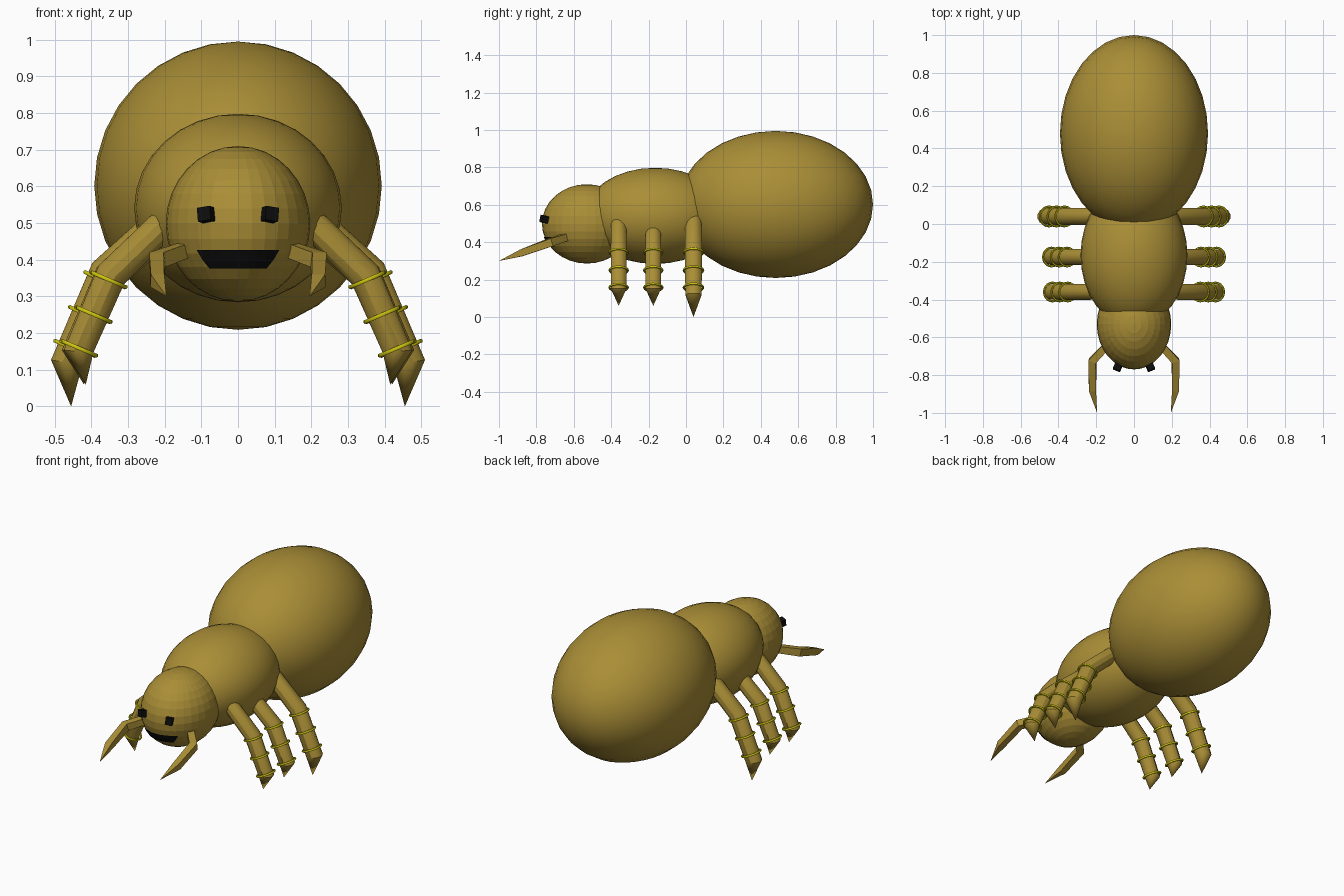
import bpy, bmesh, math
from mathutils import Vector, Matrix

if "Cube" in bpy.data.objects:
    bpy.data.objects.remove(bpy.data.objects["Cube"])


def material(name, rgb):
    m = bpy.data.materials.new(name)
    m.diffuse_color = (*rgb, 1)
    m.use_nodes = True
    m.node_tree.nodes["Principled BSDF"].inputs["Base Color"].default_value = m.diffuse_color
    return m


OLIVE = material("olive", (0.40, 0.27, 0.037))
BLACK = material("black", (0.004, 0.004, 0.004))
YELLOW = material("yellow", (0.62, 0.56, 0.005))


def make(name, bm, mat, smooth=None):
    bmesh.ops.recalc_face_normals(bm, faces=bm.faces)
    me = bpy.data.meshes.new(name)
    bm.to_mesh(me)
    bm.free()
    me.materials.append(mat)
    ob = bpy.data.objects.new(name, me)
    bpy.context.collection.objects.link(ob)
    if smooth:
        bpy.ops.object.select_all(action='DESELECT')
        ob.select_set(True)
        bpy.context.view_layer.objects.active = ob
        bpy.ops.object.shade_smooth_by_angle(angle=math.radians(smooth))
    return ob


def ellipsoid(name, centre, radii, smooth=None):
    bm = bmesh.new()
    bmesh.ops.create_uvsphere(bm, u_segments=32, v_segments=16, radius=1)
    bmesh.ops.transform(bm, verts=bm.verts, matrix=Matrix.LocRotScale(
        Vector(centre), None, Vector(radii)))
    return make(name, bm, OLIVE, smooth)


def limb(name, path, radii, sides, up, smooth=None):
    """Mitred tube along a path; the last point closes to a tip."""
    p = [Vector(q) for q in path]
    bm = bmesh.new()
    rings = []
    for i in range(len(p) - 1):
        d1 = (p[i + 1] - p[i]).normalized()
        d0 = (p[i] - p[i - 1]).normalized() if i else d1
        t = (d0 + d1).normalized()
        a = Vector(up).cross(t).normalized()
        b = t.cross(a)
        ring = []
        for k in range(sides):
            w = 2 * math.pi * (k + 0.5) / sides
            ring.append(bm.verts.new(p[i] + radii[i] * (math.cos(w) * a + math.sin(w) * b)))
        rings.append(ring)
    tip = bm.verts.new(p[-1])
    bm.faces.new(rings[0])
    for k in range(sides):
        n = (k + 1) % sides
        for r, s in zip(rings, rings[1:]):
            bm.faces.new((r[k], r[n], s[n], s[k]))
        bm.faces.new((rings[-1][k], rings[-1][n], tip))
    return make(name, bm, OLIVE, smooth)


def band(name, centre, axis, radius, tube):
    """Thin torus around a shin."""
    bm = bmesh.new()
    rot = Vector(axis).to_track_quat('Z', 'Y').to_matrix().to_4x4()
    n, m = 20, 6
    v = [[bm.verts.new(Vector(centre) + rot @ Vector((
        (radius + tube * math.cos(2 * math.pi * j / m)) * math.cos(2 * math.pi * i / n),
        (radius + tube * math.cos(2 * math.pi * j / m)) * math.sin(2 * math.pi * i / n),
        tube * math.sin(2 * math.pi * j / m)))) for j in range(m)] for i in range(n)]
    for i in range(n):
        for j in range(m):
            bm.faces.new((v[i][j], v[i - 1][j], v[i - 1][j - 1], v[i][j - 1]))
    return make(name, bm, YELLOW, 60)


# Body
HEAD, HR = Vector((0, -0.53, 0.498)), Vector((0.197, 0.24, 0.212))
ellipsoid("abdomen", (0, 0.48, 0.602), (0.392, 0.52, 0.393), 40)
ellipsoid("thorax", (0, -0.165, 0.541), (0.283, 0.38, 0.257), 40)
ellipsoid("head", HEAD, HR)

# Mouth: patch lying just over the head surface
bm = bmesh.new()
rows = []
for z, half in ((0.427, 0.113), (0.40, 0.097), (0.376, 0.078)):
    row = []
    for i in range(9):
        x = half * (i / 4 - 1)
        y = HR.y * math.sqrt(1 - (x / HR.x) ** 2 - ((z - HEAD.z) / HR.z) ** 2)
        row.append(bm.verts.new((x, HEAD.y - y - 0.004, z)))
    rows.append(row)
for r, s in zip(rows, rows[1:]):
    for i in range(8):
        bm.faces.new((r[i], s[i], s[i + 1], r[i + 1]))
make("mouth", bm, BLACK)

# (label, y, hip, knee, ankle, tip) with points as (x, z)
LEGS = (
    ("front", -0.36, (0.20, 0.50), (0.345, 0.36), (0.435, 0.15), (0.415, 0.06)),
    ("middle", -0.175, (0.20, 0.485), (0.35, 0.355), (0.44, 0.15), (0.42, 0.06)),
    ("rear", 0.04, (0.19, 0.52), (0.36, 0.365), (0.467, 0.12), (0.455, 0.0)),
)

for side, s in (("left", -1), ("right", 1)):
    # Eyes
    bm = bmesh.new()
    bmesh.ops.create_cube(bm, size=0.038)
    bmesh.ops.transform(bm, verts=bm.verts, matrix=Matrix.Translation((s * 0.086, -0.757, 0.523))
                        @ Matrix.Rotation(s * 0.4, 4, 'Z') @ Matrix.Rotation(-0.15, 4, 'X')
                        @ Matrix.Rotation(s * 0.15, 4, 'Y'))
    make(f"{side}_eye", bm, BLACK)

    # Mandibles
    limb(f"{side}_mandible", [(s * 0.13, -0.63, 0.432), (s * 0.22, -0.725, 0.40),
                              (s * 0.22, -0.88, 0.343), (s * 0.195, -1.0, 0.30)],
         (0.027, 0.030, 0.026), 4, (0, 0, 1))

    # Legs with three bands on each shin
    for label, y, *pts in LEGS:
        path = [Vector((s * x, y, z)) for x, z in pts]
        r = 0.045 if label == "rear" else 0.042
        limb(f"{side}_{label}_leg", path, (r, r * 1.05, r), 12, (0, 1, 0.01), 30)
        shin = path[2] - path[1]
        for n, z in enumerate((0.345, 0.25, 0.158)):
            c = path[1] + shin * ((z - path[1].z) / shin.z)
            band(f"{side}_{label}_band_{n + 1}", c, shin, r + 0.007, 0.006)
